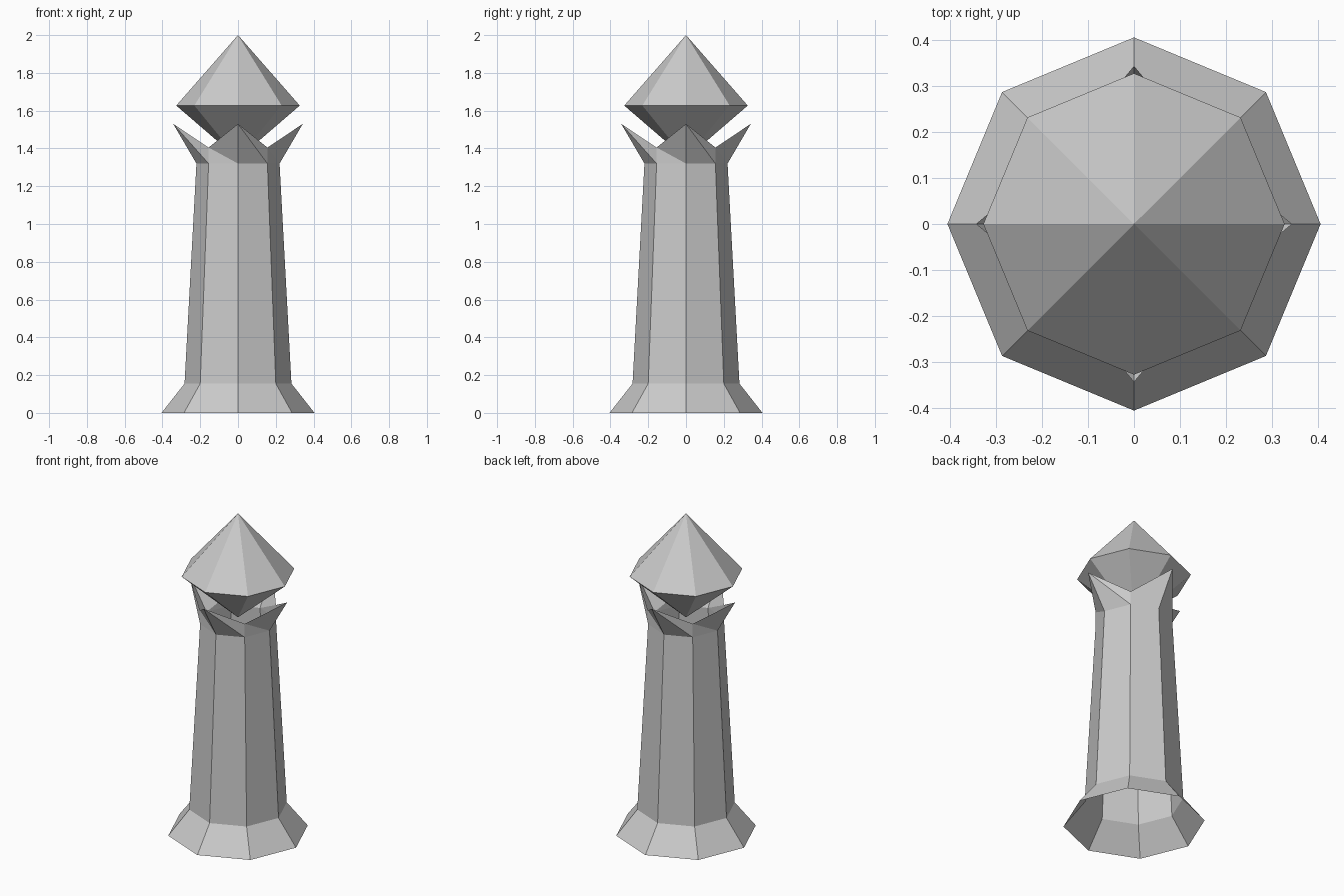
import bpy
import bmesh
from math import sin, cos, pi

SIDES = 8

cube = bpy.data.objects.get("Cube")
if cube:
    bpy.data.objects.remove(cube, do_unlink=True)

stone = bpy.data.materials.new("grey stone")
stone.use_nodes = True
grey = (0.6, 0.6, 0.6, 1)
stone.diffuse_color = grey
stone.node_tree.nodes["Principled BSDF"].inputs["Base Color"].default_value = grey


def ring(bm, points):
    """One vertex per side; (radius, height) pairs alternate around the ring."""
    verts = []
    for i in range(SIDES):
        r, z = points[i % len(points)]
        a = 2 * pi * i / SIDES
        verts.append(bm.verts.new((r * cos(a), r * sin(a), z)))
    return verts


def bridge(bm, low, high, split=False):
    """Join two rings with quads, or with pairs of triangles."""
    for i in range(SIDES):
        j = (i + 1) % SIDES
        if split:
            bm.faces.new((low[i], low[j], high[i]))
            bm.faces.new((low[j], high[j], high[i]))
        else:
            bm.faces.new((low[i], low[j], high[j], high[i]))


def finish(bm, name):
    mesh = bpy.data.meshes.new(name)
    bm.to_mesh(mesh)
    bm.free()
    mesh.materials.append(stone)
    obj = bpy.data.objects.new(name, mesh)
    bpy.context.collection.objects.link(obj)


# Hollow column: flared foot, tapering shaft
bm = bmesh.new()
foot = ring(bm, [(0.405, 0)])
ankle = ring(bm, [(0.283, 0.155)])
neck = ring(bm, [(0.22, 1.32)])
bridge(bm, foot, ankle)
bridge(bm, ankle, neck)

# Crown: four points leaning outward, with notches between
crown = ring(bm, [(0.343, 1.53), (0.22, 1.405)])
bridge(bm, neck, crown, split=True)
finish(bm, "column")

# Floating crystal: two pyramids sharing a girdle
bm = bmesh.new()
girdle = ring(bm, [(0.327, 1.627)])
top = bm.verts.new((0, 0, 2))
tip = bm.verts.new((0, 0, 1.345))
for i in range(SIDES):
    a, b = girdle[i], girdle[(i + 1) % SIDES]
    bm.faces.new((a, b, top))
    bm.faces.new((b, a, tip))
finish(bm, "crystal")
